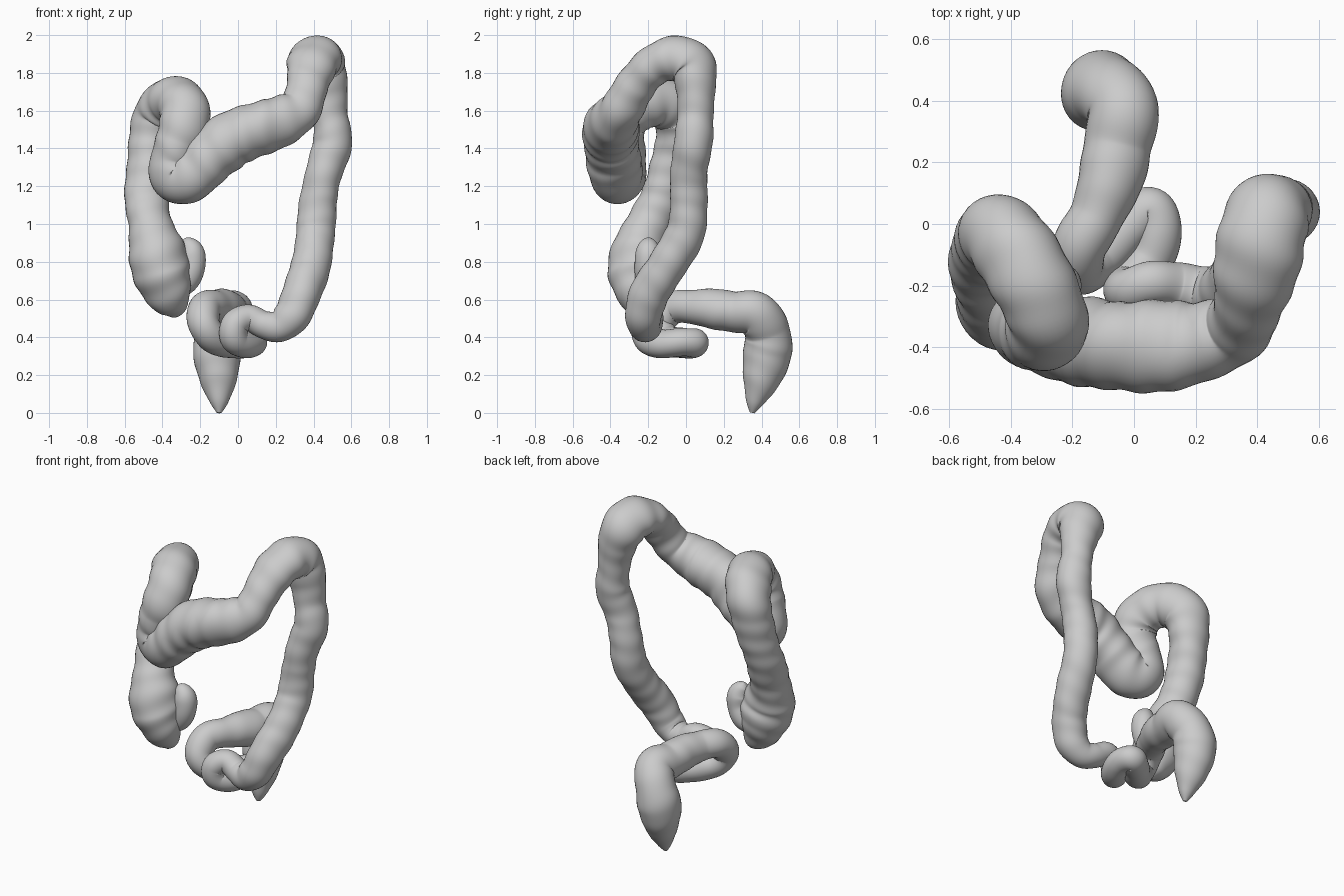
import bpy, bmesh, math
from mathutils import Vector

SIDES = 36
STEPS = 12
FLEXURE = Vector((0.40, -0.10, 1.87))   # the tube is flattened and wide here


def spline(p0, p1, p2, p3, t):
    # Catmull-Rom on (x, y, z, radius)
    return [0.5 * (2*b + (c - a)*t + (2*a - 5*b + 4*c - d)*t*t + (3*b - a - 3*c + d)*t**3)
            for a, b, c, d in zip(p0, p1, p2, p3)]


def tube(name, pts, folds):
    path = []
    for i in range(len(pts) - 1):
        q = [pts[max(i-1, 0)], pts[i], pts[i+1], pts[min(i+2, len(pts)-1)]]
        for k in range(STEPS):
            t = k / STEPS
            path.append(spline(*q, t) + [folds[i]*(1 - t) + folds[i+1]*t])
    path.append(list(pts[-1]) + [folds[-1]])
    cen = [Vector(p[:3]) for p in path]
    bm = bmesh.new()
    rings, normal, dist = [], Vector((1, 0, 0.01)), 0
    for i, c in enumerate(cen):
        tan = (cen[min(i+1, len(cen)-1)] - cen[max(i-1, 0)]).normalized()
        normal = (normal - tan * normal.dot(tan)).normalized()
        side = tan.cross(normal)
        if i:
            dist += (c - cen[i-1]).length
        widen = 1 + 0.25 * math.exp(-((c - FLEXURE).length / 0.2)**2)
        ring = []
        for k in range(SIDES):
            a = 2 * math.pi * k / SIDES
            # uneven soft pouches along the wall
            bump = 1 + path[i][4] * (math.sin(dist*52 + 1.5*math.sin(a)) + math.sin(dist*19 + 2*a)
                                     + 0.8*math.sin(3*a + dist*9))
            off = (normal*math.cos(a) + side*math.sin(a)) * max(path[i][3], 0.004) * bump
            off.x *= widen
            ring.append(bm.verts.new(c + off))
        rings.append(ring)
    for r0, r1 in zip(rings, rings[1:]):
        for k in range(SIDES):
            j = (k + 1) % SIDES
            bm.faces.new((r0[k], r0[j], r1[j], r1[k]))
    bm.faces.new(rings[0][::-1])
    bm.faces.new(rings[-1])
    bmesh.ops.recalc_face_normals(bm, faces=bm.faces)
    me = bpy.data.meshes.new(name)
    bm.to_mesh(me)
    bm.free()
    ob = bpy.data.objects.new(name, me)
    bpy.context.collection.objects.link(ob)
    for p in me.polygons:
        p.use_smooth = True
    # relax pinches on the inside of tight bends
    sm = ob.modifiers.new("relax", 'SMOOTH')
    sm.factor, sm.iterations = 0.5, 4
    return ob


# rectum and sigmoid loops
rectum = [
    (-0.10, 0.35, 0.00, 0.012), (-0.10, 0.365, 0.06, 0.05), (-0.105, 0.40, 0.18, 0.102),
    (-0.11, 0.43, 0.32, 0.130), (-0.085, 0.43, 0.43, 0.122), (-0.035, 0.37, 0.525, 0.118),
    (-0.055, 0.25, 0.535, 0.11), (-0.075, 0.15, 0.55, 0.108), (-0.12, 0.03, 0.56, 0.09),
    (-0.175, -0.07, 0.555, 0.088), (-0.18, -0.145, 0.47, 0.085), (-0.12, -0.11, 0.39, 0.082),
    (-0.02, -0.01, 0.37, 0.08), (0.05, 0.045, 0.37, 0.077), (0.08, -0.02, 0.375, 0.075),
    (0.05, -0.12, 0.365, 0.077), (-0.015, -0.20, 0.39, 0.077), (-0.015, -0.215, 0.47, 0.074),
    (0.06, -0.19, 0.505, 0.07), (0.14, -0.20, 0.465, 0.075), (0.22, -0.22, 0.46, 0.085)]
# descending colon
descending = [
    (0.29, -0.225, 0.52, 0.098), (0.34, -0.19, 0.64, 0.105), (0.385, -0.10, 0.78, 0.105),
    (0.41, -0.005, 0.95, 0.104), (0.425, 0.015, 1.12, 0.10), (0.455, 0.015, 1.27, 0.098),
    (0.50, 0.04, 1.43, 0.104), (0.485, 0.05, 1.58, 0.095), (0.465, 0.05, 1.72, 0.108)]
# transverse colon
transverse = [
    (0.435, 0.035, 1.83, 0.122), (0.415, -0.05, 1.875, 0.12), (0.395, -0.17, 1.84, 0.11),
    (0.37, -0.265, 1.74, 0.105), (0.325, -0.34, 1.61, 0.115), (0.21, -0.385, 1.54, 0.135),
    (0.09, -0.395, 1.50, 0.148), (-0.03, -0.395, 1.45, 0.148), (-0.14, -0.385, 1.36, 0.145),
    (-0.24, -0.37, 1.265, 0.14), (-0.33, -0.345, 1.245, 0.132), (-0.345, -0.335, 1.33, 0.125)]
# ascending colon and cecum
ascending = [
    (-0.31, -0.345, 1.43, 0.13), (-0.285, -0.34, 1.53, 0.132), (-0.29, -0.27, 1.62, 0.135),
    (-0.35, -0.145, 1.65, 0.135), (-0.42, -0.045, 1.58, 0.135), (-0.455, -0.04, 1.45, 0.122),
    (-0.475, -0.075, 1.30, 0.115), (-0.485, -0.13, 1.14, 0.115), (-0.465, -0.20, 0.99, 0.12),
    (-0.43, -0.25, 0.85, 0.15), (-0.40, -0.255, 0.73, 0.155), (-0.365, -0.25, 0.62, 0.12),
    (-0.34, -0.24, 0.54, 0.07), (-0.335, -0.24, 0.505, 0.012)]

# sigmoid part is smooth, the rest is pouched
amounts = ([0.012]*len(rectum) + [0.016]*len(descending)
           + [0.024]*len(transverse) + [0.022]*len(ascending))
tube("large_intestine", rectum + descending + transverse + ascending, amounts)

# end of the small intestine
tube("ileum_stub", [
    (-0.37, -0.22, 0.66, 0.05), (-0.29, -0.20, 0.69, 0.07), (-0.245, -0.20, 0.77, 0.072),
    (-0.245, -0.20, 0.85, 0.068), (-0.27, -0.20, 0.905, 0.04), (-0.28, -0.20, 0.925, 0.008)], [0.01]*6)
